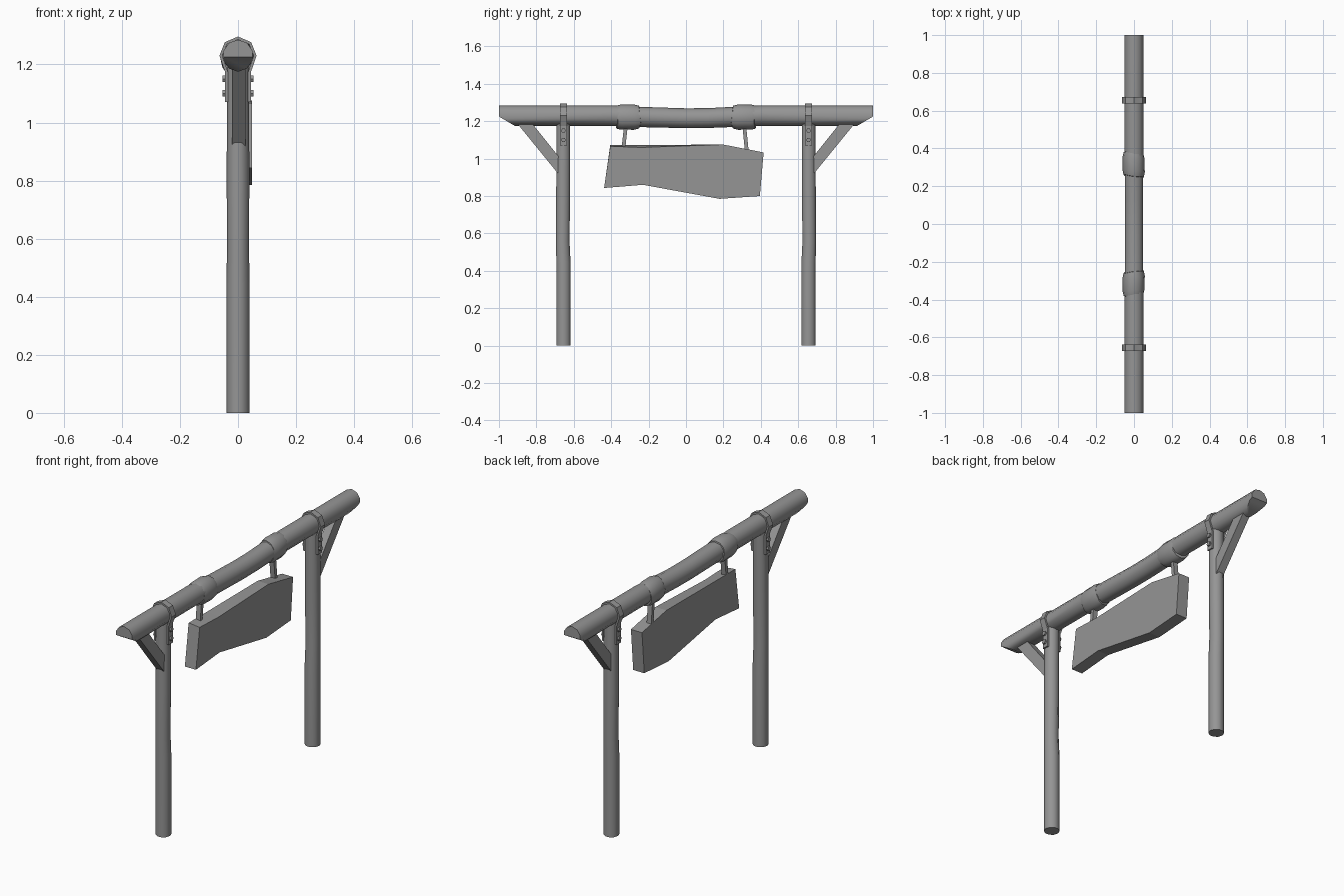
import bpy, bmesh, math
from mathutils import Vector

cube = bpy.data.objects.get("Cube")
if cube:
    bpy.data.objects.remove(cube, do_unlink=True)

# Single weathered grey
grey = bpy.data.materials.new("weathered_grey")
grey.use_nodes = True
grey.diffuse_color = (0.3, 0.3, 0.3, 1)
grey.node_tree.nodes["Principled BSDF"].inputs["Base Color"].default_value = (0.3, 0.3, 0.3, 1)


def finish(bm, name, smooth=True):
    bmesh.ops.recalc_face_normals(bm, faces=bm.faces)
    mesh = bpy.data.meshes.new(name)
    bm.to_mesh(mesh)
    bm.free()
    mesh.materials.append(grey)
    obj = bpy.data.objects.new(name, mesh)
    bpy.context.collection.objects.link(obj)
    if smooth:
        bpy.ops.object.select_all(action='DESELECT')
        obj.select_set(True)
        bpy.context.view_layer.objects.active = obj
        bpy.ops.object.shade_smooth_by_angle(angle=math.radians(50))
    return obj


def loft(rings):
    """Skin a list of point rings and cap both ends."""
    bm = bmesh.new()
    loops = [[bm.verts.new(p) for p in ring] for ring in rings]
    n = len(loops[0])
    for a, b in zip(loops, loops[1:]):
        for i in range(n):
            j = (i + 1) % n
            bm.faces.new((a[i], a[j], b[j], b[i]))
    bm.faces.new(loops[0])
    bm.faces.new(loops[-1])
    return bm


def circle(n, offset=0.0):
    return [(math.cos(math.tau * (i + offset) / n), math.sin(math.tau * (i + offset) / n))
            for i in range(n)]


def prism(name, outline, x0, x1):
    """Extrude a (y, z) outline along x."""
    return finish(loft([[(x, y, z) for y, z in outline] for x in (x0, x1)]), name, False)


def box(name, centre, size):
    x, y, z = centre
    sx, sy, sz = (s / 2 for s in size)
    outline = [(y - sy, z - sz), (y + sy, z - sz), (y + sy, z + sz), (y - sy, z + sz)]
    return prism(name, outline, x - sx, x + sx)


# Sagging log beam with undercut ends
sections = [(-1, 1.23, .055), (-.4, 1.23, .055), (-.22, 1.222, .054), (0, 1.216, .053),
            (.12, 1.217, .053), (.25, 1.223, .054), (.4, 1.23, .055), (1, 1.23, .055)]
bm = loft([[(r * .95 * c, y, z + r * s) for c, s in circle(10, .5)] for y, z, r in sections])
for side in (-1, 1):
    cut = bmesh.ops.bisect_plane(bm, geom=bm.verts[:] + bm.edges[:] + bm.faces[:],
                                 plane_co=(0, side, 1.225), plane_no=(0, side * .05, -.085),
                                 clear_outer=True)
    edges = [e for e in cut["geom_cut"] if isinstance(e, bmesh.types.BMEdge)]
    bmesh.ops.holes_fill(bm, edges=edges)
finish(bm, "beam")

for side, end in ((-1, "front"), (1, "back")):
    yc = side * .655

    # Slightly uneven round post
    post = [(0, 0, .04), (.44, 0, .04), (.56, .004, .038), (.8, .002, .039), (1.19, 0, .038)]
    finish(loft([[(r * c, yc + side * d + r * s, z) for c, s in circle(10)]
                 for z, d, r in post]), end + "_post")

    # Diagonal brace
    prism(end + "_brace", [(side * y, z) for y, z in
          ((.68, .915), (.9, 1.185), (.82, 1.185), (.68, 1.01))], -.02, .025)

    # Metal strap bent over the beam, with legs down the post
    def strap_path(grow):
        arc = [((.056 + grow) * math.cos(a), 1.23 + (.058 + grow) * math.sin(a))
               for a in (math.radians(45 * i) for i in range(5))]
        leg = .037 + grow
        return [(leg, 1.07), (leg, 1.175)] + arc + [(-leg, 1.175), (-leg, 1.07)]
    outline = strap_path(.008) + strap_path(-.002)[::-1]
    bm = bmesh.new()
    faces = []
    half = len(outline) // 2
    for i in range(half - 1):
        quad = (outline[i], outline[i + 1], outline[-2 - i], outline[-1 - i])
        faces.append(bm.faces.new([bm.verts.new((x, yc - .018, z)) for x, z in quad]))
    bmesh.ops.remove_doubles(bm, verts=bm.verts, dist=.0001)
    ext = bmesh.ops.extrude_face_region(bm, geom=bm.faces[:], use_keep_orig=True)
    bmesh.ops.translate(bm, vec=(0, .036, 0),
                        verts=[v for v in ext["geom"] if isinstance(v, bmesh.types.BMVert)])
    finish(bm, end + "_strap", False)

    # Bolt heads on both strap legs
    for x, flank in ((-.048, "right"), (.048, "left")):
        for z, level in ((1.1, "lower"), (1.15, "upper")):
            finish(loft([[(x + dx, yc + .013 * c, z + .013 * s) for c, s in circle(6)]
                         for dx in (-.006, .006)]), f"{end}_{flank}_{level}_bolt", False)

    # Bulging wrap around the beam, slanted at its edges
    wrap = [(.25, .054), (.252, .061), (.28, .068), (.315, .067), (.35, .067),
            (.373, .061), (.375, .054)]
    finish(loft([[(r * .87 * c - .002, side * (y - .11 * r * c + .004 * math.sin(3 * s)),
                   1.222 + r * s) for c, s in circle(12)] for y, r in wrap]), end + "_wrap")

    # Thin hanger between the wrap and the board
    y0, y1 = (.312, .324) if side > 0 else (-.322, -.335)
    prism(end + "_hanger", [(y0 - .01, 1.17), (y0 + .01, 1.17), (y1 + .01, 1.05),
                            (y1 - .01, 1.05)], -.02, .008)

# Crooked hanging board
board = [(-.405, 1.066), (-.24, 1.06), (.2, 1.075), (.415, 1.033),
         (.395, .8), (.18, .785), (-.23, .86), (-.438, .843)]
rear = [(y, max(z, 1.073) if 1.05 < z else z) for y, z in board]
finish(loft([[(-.02, y, z) for y, z in rear], [(.048, y, z) for y, z in board]]),
       "hanging_board", False)
